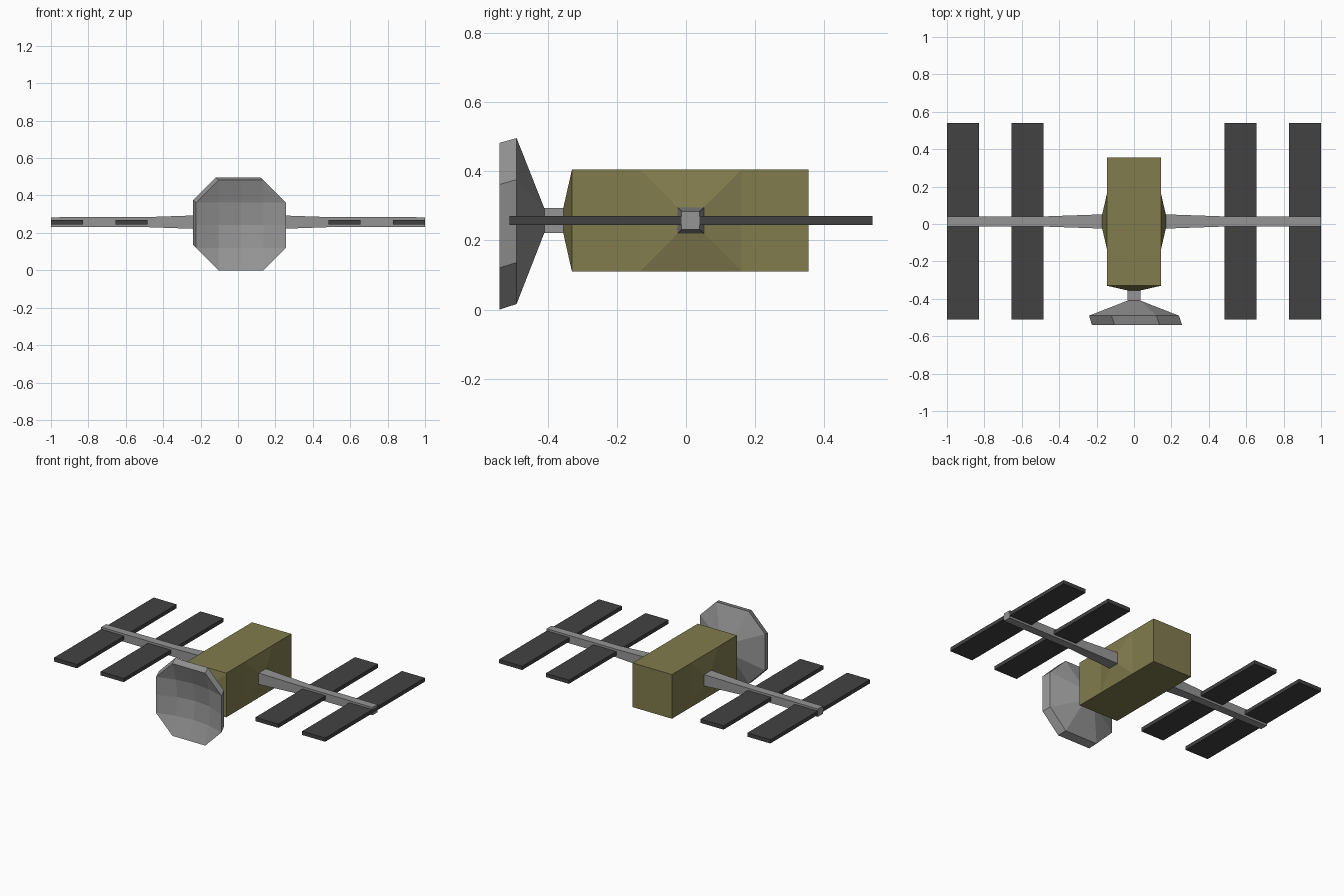
import bpy, bmesh

if "Cube" in bpy.data.objects:
    bpy.data.objects.remove(bpy.data.objects["Cube"])


def material(name, rgb):
    m = bpy.data.materials.new(name)
    m.diffuse_color = (*rgb, 1)
    m.use_nodes = True
    m.node_tree.nodes["Principled BSDF"].inputs["Base Color"].default_value = m.diffuse_color
    return m


OLIVE = material("olive_foil", (0.22, 0.20, 0.075))
GREY = material("grey_metal", (0.30, 0.30, 0.30))
DARK = material("dark_panel", (0.055, 0.055, 0.055))


def finish(name, bm, mat, recalc=True):
    bmesh.ops.remove_doubles(bm, verts=bm.verts, dist=1e-5)
    if recalc:
        bmesh.ops.recalc_face_normals(bm, faces=bm.faces)
    me = bpy.data.meshes.new(name)
    bm.to_mesh(me)
    bm.free()
    me.materials.append(mat)
    ob = bpy.data.objects.new(name, me)
    bpy.context.collection.objects.link(ob)
    return ob


def loft(name, mat, axis, rings, cap_start=True, cap_end=True):
    """Loft along x or y. Ring = (position, centre a, centre b, half a, half b, flat part 0..1).
    A flat part of 1 gives a rectangle, less gives an octagon."""
    bm = bmesh.new()
    loops = []
    for p, ca, cb, ha, hb, f in rings:
        loop = []
        for a, b in ((1, -f), (1, f), (f, 1), (-f, 1), (-1, f), (-1, -f), (-f, -1), (f, -1)):
            a, b = ca + a * ha, cb + b * hb
            loop.append(bm.verts.new((p, a, b) if axis == "x" else (a, p, b)))
        loops.append(loop)
    for l0, l1 in zip(loops, loops[1:]):
        for i in range(8):
            j = (i + 1) % 8
            bm.faces.new((l0[i], l0[j], l1[j], l1[i]))
    if cap_start:
        bm.faces.new(loops[0][::-1])
    if cap_end:
        bm.faces.new(loops[-1])
    return finish(name, bm, mat)


CY, CZ = 0.0135, 0.2575   # boom axis

# Body with its tapered nose
loft("body", OLIVE, "y", [
    (0.355, 0, CZ, 0.145, 0.147, 1),
    (-0.33, 0, CZ, 0.145, 0.147, 1),
    (-0.355, 0, CZ, 0.035, 0.036, 1)])

for side, s in (("left", -1), ("right", 1)):
    # Tapered boom mount on the body side
    loft(side + "_boom_mount", OLIVE, "x", [
        (s * 0.145, CY, CZ, 0.147, 0.147, 1),
        (s * 0.17, CY, CZ, 0.038, 0.038, 1)], cap_start=False)
    # Boom, narrowing up to the first panel
    loft(side + "_boom", GREY, "x", [
        (s * 0.17, CY, CZ, 0.038, 0.038, 1),
        (s * 0.485, CY, CZ, 0.027, 0.027, 1),
        (s * 1.0, CY, CZ, 0.026, 0.026, 1)])
    # Solar panels
    for place, x0, x1 in (("inner", 0.485, 0.655), ("outer", 0.83, 1.0)):
        loft(f"{side}_{place}_panel", DARK, "x", [
            (s * x0, 0.015, CZ, 0.525, 0.0125, 1),
            (s * x1, 0.015, CZ, 0.525, 0.0125, 1)])

# Dish neck, back and rim (the rim leans slightly down and right)
RX, RZ, RY, HALF = 0.016, 0.241, -0.54, 0.241
loft("dish_back", GREY, "y", [
    (-0.355, 0, CZ, 0.035, 0.036, 1),
    (-0.41, 0, CZ, 0.035, 0.036, 1),
    (-0.49, 0, 0.256, 0.24, 0.24, 0.5),
    (RY, RX, RZ, HALF, HALF, 0.5)], cap_end=False)

# Hollow dish front: a grid of cells with the corners cut to an octagon
bm = bmesh.new()
grid = {}
for i in range(-2, 3):
    for j in range(-2, 3):
        if abs(i * j) < 4:
            n = max(abs(i), abs(j), (abs(i) + abs(j)) * 2 / 3) / 2
            depth = 0.065 * max(0, 1 - n * n)
            grid[i, j] = bm.verts.new((RX + i * HALF / 2, RY + depth, RZ + j * HALF / 2))
for i in range(-2, 2):
    for j in range(-2, 2):
        cell = ((i, j), (i + 1, j), (i + 1, j + 1), (i, j + 1))
        bm.faces.new([grid[c] for c in cell if c in grid])
finish("dish_front", bm, GREY, recalc=False)
